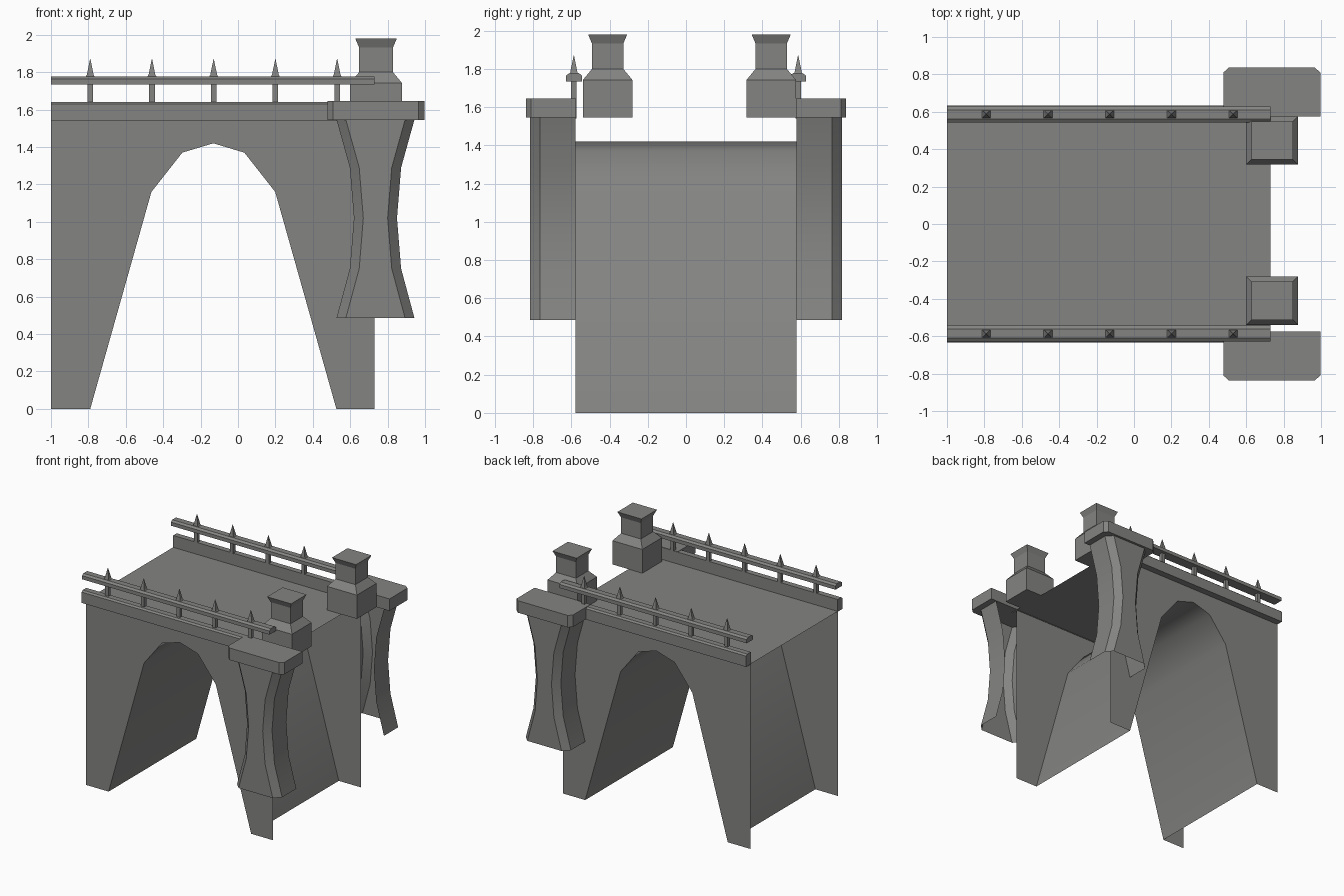
import bpy, bmesh, math

if "Cube" in bpy.data.objects:
    bpy.data.objects.remove(bpy.data.objects["Cube"])

stone = bpy.data.materials.new("grey_stone")
stone.diffuse_color = (0.23, 0.23, 0.225, 1)
stone.use_nodes = True
stone.node_tree.nodes["Principled BSDF"].inputs["Base Color"].default_value = stone.diffuse_color


def make(name, verts, faces, smooth=None):
    me = bpy.data.meshes.new(name)
    me.from_pydata(verts, [], faces)
    bm = bmesh.new()
    bm.from_mesh(me)
    bmesh.ops.recalc_face_normals(bm, faces=bm.faces)
    bm.to_mesh(me)
    bm.free()
    me.materials.append(stone)
    ob = bpy.data.objects.new(name, me)
    bpy.context.collection.objects.link(ob)
    if smooth:
        bpy.ops.object.select_all(action='DESELECT')
        ob.select_set(True)
        bpy.context.view_layer.objects.active = ob
        bpy.ops.object.shade_smooth_by_angle(angle=math.radians(smooth))
    return ob


def loft(name, rings, closed=True, caps=True, smooth=None):
    """Skin a list of equally long point rings."""
    n = len(rings[0])
    verts = [p for r in rings for p in r]
    faces = []
    for k in range(len(rings) - 1):
        for i in range(n if closed else n - 1):
            j = (i + 1) % n
            faces.append((k * n + i, k * n + j, (k + 1) * n + j, (k + 1) * n + i))
    if caps:
        faces.append(tuple(range(n))[::-1])
        faces.append(tuple(range((len(rings) - 1) * n, len(rings) * n)))
    return make(name, verts, faces, smooth)


def square_stack(name, cx, cy, levels):
    """Square tower from (z, half x, half y) levels."""
    return loft(name, [[(cx - a, cy - b, z), (cx + a, cy - b, z),
                        (cx + a, cy + b, z), (cx - a, cy + b, z)]
                       for z, a, b in levels])


L, R, W, DECK = -1.0, 0.73, 0.578, 1.543
arch = [(-0.79, 0), (-0.463, 1.16), (-0.298, 1.37), (-0.132, 1.42),
        (0.034, 1.37), (0.199, 1.16), (0.526, 0)]

# arch tunnel and deck, open at both ends
loft("arch_tunnel", [[(x, y, z) for x, z in arch] for y in (-W, W)],
     closed=False, caps=False, smooth=45)
make("deck", [(L, -W, DECK), (R, -W, DECK), (R, W, DECK), (L, W, DECK)], [(0, 1, 2, 3)])

for s, side in ((-1, "front"), (1, "back")):
    # side wall sheet with arch opening
    outline = [(L, 0)] + arch + [(R, 0), (R, DECK), (L, DECK)]
    wall = make(side + "_wall", [(x, s * W, z) for x, z in outline],
                [tuple(range(len(outline)))])
    if wall.data.polygons[0].normal.y * s < 0:
        wall.data.flip_normals()

    # kerb along the deck edge
    kerb = [(0.573, 1.54), (0.634, 1.54), (0.634, 1.63), (0.62, 1.642), (0.573, 1.642)]
    loft(side + "_kerb", [[(x, s * y, z) for y, z in kerb] for x in (L, R)])

    # hand rail with chamfered top
    rail = [(0.543, 1.735), (0.628, 1.735), (0.628, 1.765), (0.61, 1.778),
            (0.561, 1.778), (0.543, 1.765)]
    loft(side + "_rail", [[(x, s * y, z) for y, z in rail] for x in (L, R)])

    # rail posts with spikes
    for i in range(5):
        x = -0.79 + 0.33 * i
        square_stack(side + "_post", x, s * 0.587, [(1.635, 0.015, 0.015), (1.74, 0.015, 0.015)])
        square_stack(side + "_spike", x, s * 0.587,
                     [(1.775, 0.025, 0.02), (1.787, 0.018, 0.018), (1.87, 0.001, 0.001)])

    # waisted pier, open at the wall side and underneath
    rings = []
    for z, h in ((0.487, 0.208), (0.75, 0.137), (1.02, 0.115), (1.29, 0.137), (1.545, 0.208)):
        c = 0.735
        rings.append([(c - h, s * W, z), (c - h, s * 0.765, z), (c - h + 0.05, s * 0.817, z),
                      (c + h - 0.05, s * 0.817, z), (c + h, s * 0.765, z), (c + h, s * W, z)])
    pier = loft(side + "_pier", rings, closed=False, caps=False, smooth=35)
    if sum(p.normal.y * p.area for p in pier.data.polygons) * s < 0:
        pier.data.flip_normals()

    # pier capital with clipped outer corners
    cap = [(0.478, 0.575), (0.478, 0.81), (0.508, 0.837),
           (0.966, 0.837), (0.996, 0.81), (0.996, 0.575)]
    loft(side + "_capital", [[(x, s * y, z) for x, y in cap] for z in (1.545, 1.645)])

    # stone pedestal with flared top
    square_stack(side + "_pedestal", 0.738, 0.018 + s * 0.428,
                 [(1.545, 0.138, 0.129), (1.743, 0.138, 0.129), (1.80, 0.091, 0.082),
                  (1.933, 0.091, 0.082), (1.98, 0.111, 0.102)])
